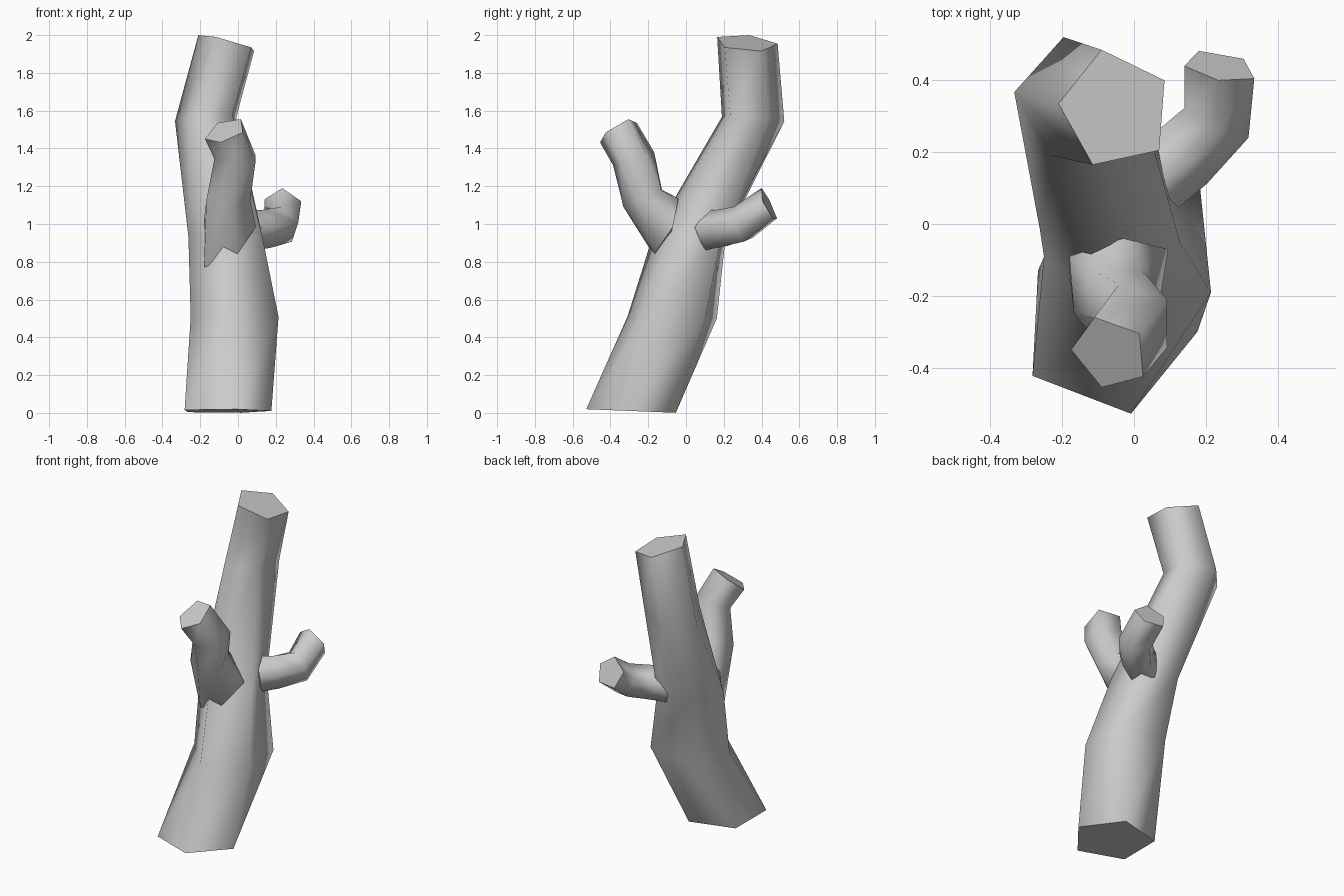
import bpy, bmesh, math
from mathutils import Vector

SIDES = 5


def ring(center, normal, radius, start):
    """Five-sided ring around a centre, facing along normal."""
    n = Vector(normal).normalized()
    u = Vector((1, 0, 0))
    u = (u - n * u.dot(n)).normalized()
    v = n.cross(u)
    pts = []
    for i in range(SIDES):
        a = math.radians(start + 360 / SIDES * i)
        pts.append(Vector(center) + radius * (u * math.cos(a) + v * math.sin(a)))
    return pts


def limb(name, rings):
    """Skin a row of rings: smooth sides, flat end caps."""
    bm = bmesh.new()
    rows = [[bm.verts.new(p) for p in r] for r in rings]
    for a, b in zip(rows, rows[1:]):
        for i in range(SIDES):
            j = (i + 1) % SIDES
            bm.faces.new((a[i], a[j], b[j], b[i])).smooth = True
    caps = [bm.faces.new(rows[0][::-1]), bm.faces.new(rows[-1])]
    for cap in caps:
        for e in cap.edges:
            e.smooth = False
    bmesh.ops.recalc_face_normals(bm, faces=bm.faces)
    mesh = bpy.data.meshes.new(name)
    bm.to_mesh(mesh)
    bm.free()
    obj = bpy.data.objects.new(name, mesh)
    bpy.context.collection.objects.link(obj)


# Trunk, leaning back and tapering
limb("trunk", [
    ring((-0.073, -0.287, 0.01), (0, 0.04, 1), 0.25, 213),
    ring((-0.002, -0.065, 0.505), (0, 0.02, 1), 0.25, 186),
    ring((-0.06, 0.03, 0.93), (0, 0.03, 1), 0.207, 192),
    ring((-0.16, 0.35, 1.56), (-0.08, 0.08, 1), 0.175, 174),
    [(-0.21, 0.335, 2.0), (-0.115, 0.165, 1.99), (0.07, 0.205, 1.935),
     (0.085, 0.40, 1.915), (-0.09, 0.485, 1.955)],
])

# Front branch, growing forward and up
limb("front_branch", [
    [(0.095, -0.07, 0.985), (-0.03, -0.04, 1.135), (-0.18, -0.09, 1.02),
     (-0.18, -0.13, 0.77), (0.0, -0.165, 0.845)],
    ring((-0.05, -0.22, 1.14), (0, -0.4, 0.9), 0.122, -20),
    ring((-0.005, -0.277, 1.345), (0, -0.3, 0.95), 0.12, -36),
    [(0.025, -0.425, 1.485), (0.015, -0.305, 1.555), (-0.11, -0.26, 1.535),
     (-0.175, -0.35, 1.45), (-0.09, -0.455, 1.432)],
])

# Side branch, growing right and back
limb("side_branch", [
    ring((0.05, 0.13, 0.96), (0.65, 0.6, 0.1), 0.115, 270),
    ring((0.13, 0.19, 0.97), (0.65, 0.65, 0.15), 0.108, 270),
    ring((0.23, 0.295, 0.995), (0.45, 0.8, 0.35), 0.105, 270),
    [(0.235, 0.40, 1.19), (0.335, 0.405, 1.12), (0.305, 0.46, 1.03),
     (0.18, 0.482, 1.03), (0.14, 0.44, 1.13)],
])
